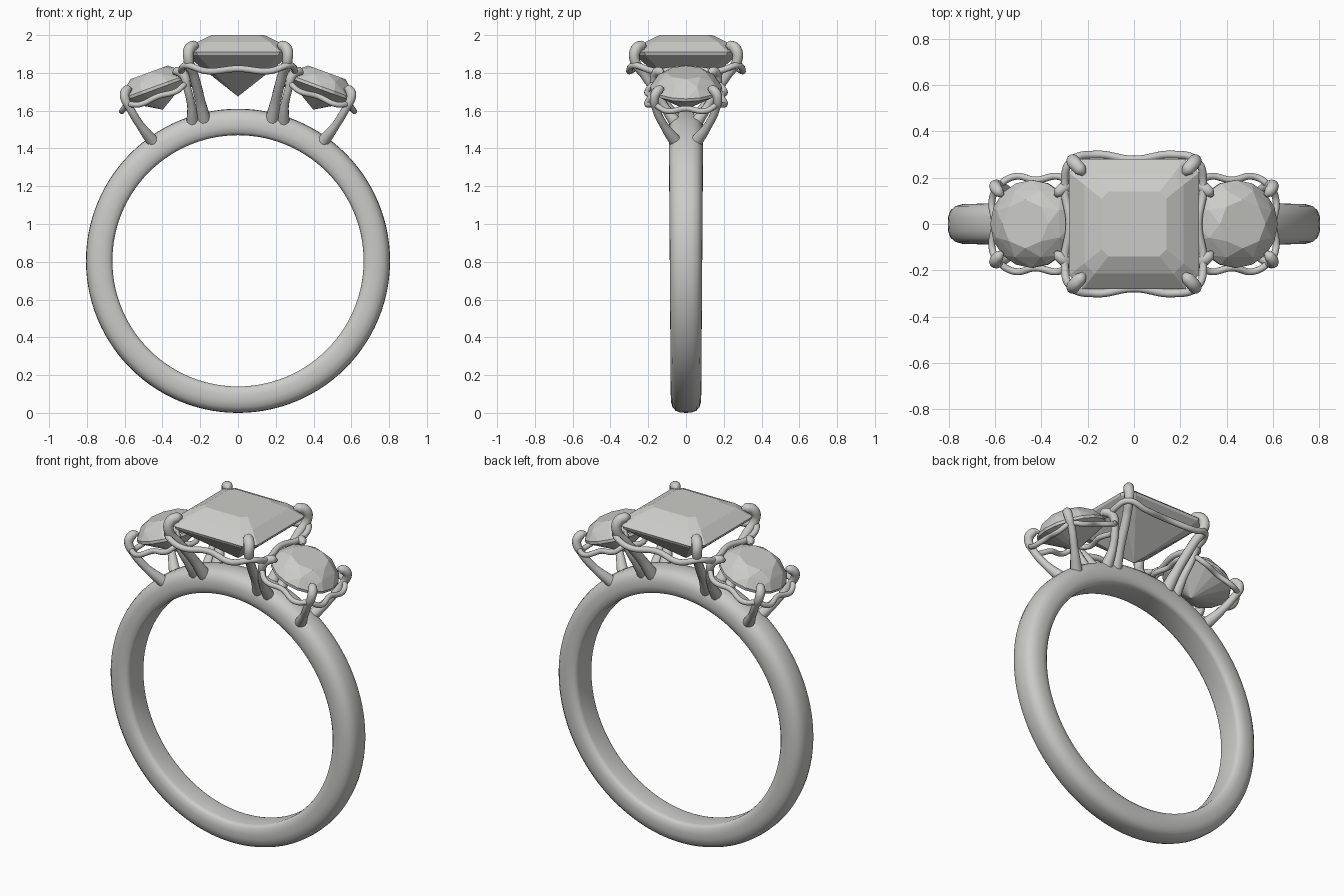
import bpy, bmesh
from math import sin, cos, pi, radians
from mathutils import Matrix, Vector

cube = bpy.data.objects.get("Cube")
if cube:
    bpy.data.objects.remove(cube)

GREY = bpy.data.materials.new("pale_grey")
GREY.use_nodes = True
GREY.diffuse_color = (0.6, 0.6, 0.58, 1)
GREY.node_tree.nodes["Principled BSDF"].inputs["Base Color"].default_value = (0.6, 0.6, 0.58, 1)


def link(name, data):
    ob = bpy.data.objects.new(name, data)
    bpy.context.collection.objects.link(ob)
    data.materials.append(GREY)
    return ob


def select(ob):
    bpy.ops.object.select_all(action='DESELECT')
    ob.select_set(True)
    bpy.context.view_layer.objects.active = ob


def mesh_object(name, bm):
    bmesh.ops.recalc_face_normals(bm, faces=bm.faces)
    me = bpy.data.meshes.new(name)
    bm.to_mesh(me)
    bm.free()
    return link(name, me)


def wire(name, points, radii, closed=False):
    """Smooth round wire through points, converted to a mesh."""
    cu = bpy.data.curves.new(name, 'CURVE')
    cu.dimensions = '3D'
    cu.bevel_depth = 1
    cu.bevel_resolution = 4
    cu.resolution_u = 8
    cu.use_fill_caps = True
    sp = cu.splines.new('BEZIER')
    sp.bezier_points.add(len(points) - 1)
    sp.use_cyclic_u = closed
    for bp, p, r in zip(sp.bezier_points, points, radii):
        bp.co = p
        bp.radius = r
        bp.handle_left_type = bp.handle_right_type = 'AUTO'
    ob = link(name, cu)
    select(ob)
    bpy.ops.object.convert(target='MESH')
    ob = bpy.context.object
    bpy.ops.object.shade_smooth_by_angle(angle=radians(60))
    return ob


def gem(name, points, frame):
    """Faceted stone as the hull of its facet corners."""
    bm = bmesh.new()
    for p in points:
        bm.verts.new(frame @ Vector(p))
    bmesh.ops.convex_hull(bm, input=bm.verts)
    bmesh.ops.dissolve_limit(bm, angle_limit=radians(1), verts=bm.verts, edges=bm.edges)
    return mesh_object(name, bm)


def ring(r, z, n, turn=0.0):
    return [(r * cos(2 * pi * (i + turn) / n), r * sin(2 * pi * (i + turn) / n), z)
            for i in range(n)]


def cut_square(h, c, z):
    """Square of half width h with corners cut by c."""
    return [(sx * a, sy * b, z) for sx in (1, -1) for sy in (1, -1)
            for a, b in ((h, h - c), (h - c, h))]


def gallery_rail(name, frame, side, mid, corner, z, sag, r):
    """Closed wire under the stone, pinched and sagging between prongs."""
    pts = []
    for k in range(4):
        turn = Matrix.Rotation(k * pi / 2, 4, 'Z')
        for p in ((mid, 0, z - sag * 0.6), (side, corner * 0.62, z - sag),
                  (corner, corner, z)):
            pts.append(frame @ turn @ Vector(p))
        pts.append(frame @ turn @ Vector((corner * 0.62, side, z - sag)))
    wire(name, pts, [r] * len(pts), closed=True)


# Band: rounded outside, slightly eased inside, a little wider at the top
half = [(0.665, 0.055), (0.668, 0.068), (0.68, 0.08), (0.71, 0.086), (0.745, 0.085),
        (0.775, 0.076), (0.794, 0.058), (0.803, 0.032)]
section = half + [(0.805, 0)] + [(r, -y) for r, y in reversed(half)] + [(0.665, 0)]
N = 112
bm = bmesh.new()
loops = []
for i in range(N):
    a = 2 * pi * i / N
    wide = 1 + 0.06 * sin(a)
    loops.append([bm.verts.new((r * cos(a), y * wide, 0.805 + r * sin(a))) for r, y in section])
M = len(section)
for i in range(N):
    for j in range(M):
        p, q = loops[i], loops[(i + 1) % N]
        bm.faces.new((p[j], p[(j + 1) % M], q[(j + 1) % M], q[j]))
band = mesh_object("band", bm)
select(band)
bpy.ops.object.shade_smooth_by_angle(angle=radians(40))

# Centre stone: step cut
centre = Matrix.Translation((0, 0, 1.91))
gem("centre_stone",
    cut_square(0.14, 0.03, 0.09) + cut_square(0.215, 0.045, 0.053) + cut_square(0.28, 0.06, 0)
    + cut_square(0.275, 0.06, -0.015) + cut_square(0.19, 0.04, -0.085) + [(0, 0, -0.235)], centre)
gallery_rail("centre_rail", centre, 0.3, 0.278, 0.272, -0.07, 0.03, 0.017)

# Centre prongs
for sx, sn in ((1, "left"), (-1, "right")):
    for sy, dn in ((-1, "front"), (1, "back")):
        wire(f"centre_prong_{dn}_{sn}",
             [(sx * x, sy * y, z) for x, y, z in (
                 (0.175, 0.045, 1.53), (0.2, 0.12, 1.65), (0.235, 0.22, 1.79),
                 (0.262, 0.272, 1.87), (0.258, 0.264, 1.925), (0.232, 0.235, 1.943),
                 (0.216, 0.216, 1.937))],
             [0.038, 0.027, 0.025, 0.027, 0.03, 0.028, 0.012])

# Side stones: round brilliants leaning outward, each in its own setting
for sx, sn in ((1, "left"), (-1, "right")):
    frame = Matrix.Translation((sx * 0.44, 0, 1.72)) @ Matrix.Rotation(sx * radians(20), 4, 'Y')
    gem(f"side_stone_{sn}",
        ring(0.105, 0.088, 8) + ring(0.155, 0.056, 8, 0.5) + ring(0.19, 0.008, 16)
        + ring(0.19, -0.008, 16) + ring(0.1, -0.06, 8, 0.5) + [(0, 0, -0.122)], frame)
    gallery_rail(f"side_rail_{sn}", frame, 0.205, 0.19, 0.165, -0.035, 0.02, 0.015)
    for out, on in ((1, "outer"), (-1, "inner")):
        for sy, dn in ((-1, "front"), (1, "back")):
            foot = (0.445, 0.05, 1.43) if out > 0 else (0.24, 0.05, 1.53)
            base = Vector((sx * foot[0], sy * foot[1], foot[2]))
            claw = [frame @ Vector((sx * out * a, sy * a, z)) for a, z in (
                (0.162, -0.05), (0.168, 0.0), (0.158, 0.03), (0.138, 0.042), (0.122, 0.038))]
            bend = base.lerp(claw[0], 0.5) + Vector((sx * out * 0.008, sy * 0.012, 0))
            wire(f"side_prong_{on}_{dn}_{sn}", [base, bend] + claw,
                 [0.034, 0.022, 0.021, 0.024, 0.026, 0.024, 0.01])
